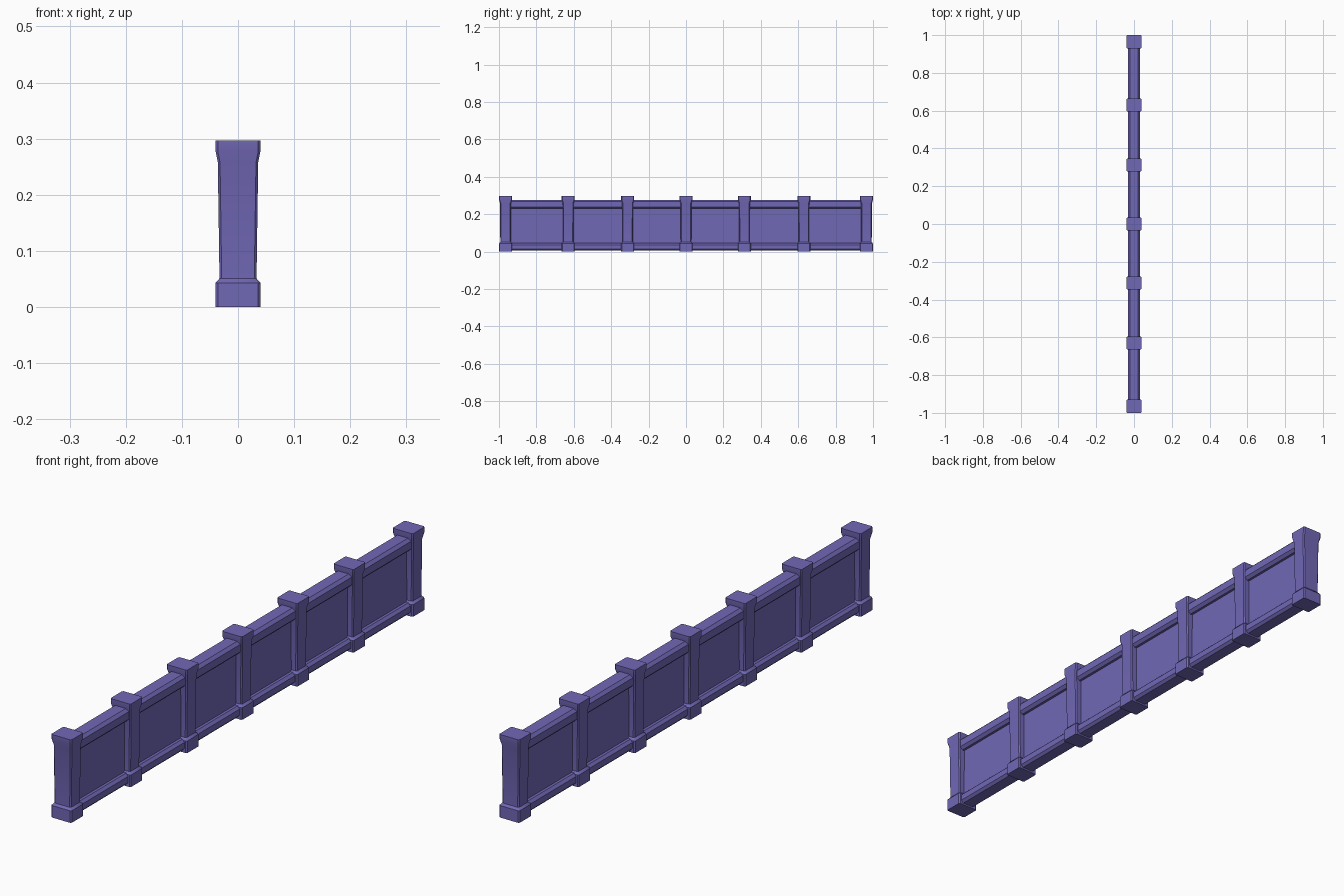
import bpy, bmesh, math

if "Cube" in bpy.data.objects:
    bpy.data.objects.remove(bpy.data.objects["Cube"])

# single violet paint
paint = bpy.data.materials.new("violet")
paint.diffuse_color = (0.165, 0.138, 0.47, 1)
paint.use_nodes = True
paint.node_tree.nodes["Principled BSDF"].inputs["Base Color"].default_value = paint.diffuse_color


def finish(name, bm, angle=40):
    bmesh.ops.recalc_face_normals(bm, faces=bm.faces)
    me = bpy.data.meshes.new(name)
    bm.to_mesh(me)
    bm.free()
    me.materials.append(paint)
    ob = bpy.data.objects.new(name, me)
    bpy.context.collection.objects.link(ob)
    bpy.ops.object.select_all(action='DESELECT')
    ob.select_set(True)
    bpy.context.view_layer.objects.active = ob
    bpy.ops.object.shade_smooth_by_angle(angle=math.radians(angle))
    return ob


def loft(name, rings):
    bm = bmesh.new()
    loops = [[bm.verts.new(p) for p in ring] for ring in rings]
    n = len(loops[0])
    for a, b in zip(loops, loops[1:]):
        for i in range(n):
            j = (i + 1) % n
            bm.faces.new((a[i], a[j], b[j], b[i]))
    bm.faces.new(loops[0])
    bm.faces.new(loops[-1])
    return finish(name, bm)


def chamfered(hx, hy, c):
    return [(hx, -hy + c), (hx, hy - c), (hx - c, hy), (-hx + c, hy),
            (-hx, hy - c), (-hx, -hy + c), (-hx + c, -hy), (hx - c, -hy)]


# post profile: half width x, half width y, height
POST = [(0.040, 0.035, 0.0), (0.040, 0.035, 0.043), (0.033, 0.028, 0.051),
        (0.036, 0.029, 0.258), (0.040, 0.035, 0.278), (0.040, 0.035, 0.297)]


def post(y):
    loft("post", [[(px, y + py, z) for px, py in chamfered(hx, hy, 0.004)]
                  for hx, hy, z in POST])


def rail(name, y0, y1, hx, z0, z1, c):
    mid, hz = (z0 + z1) / 2, (z1 - z0) / 2
    loft(name, [[(px, y, mid + pz) for px, pz in chamfered(hx, hz, c)]
                for y in (y0, y1)])


posts = [-0.965, -0.63, -0.312, 0.0, 0.312, 0.63, 0.965]
for y in posts:
    post(y)

# rails and recessed board in every bay
for y0, y1 in zip(posts, posts[1:]):
    rail("bottom_rail", y0, y1, 0.031, 0.006, 0.046, 0.009)
    rail("top_rail", y0, y1, 0.031, 0.230, 0.277, 0.010)
    rail("panel", y0, y1, 0.012, 0.040, 0.236, 0.001)
